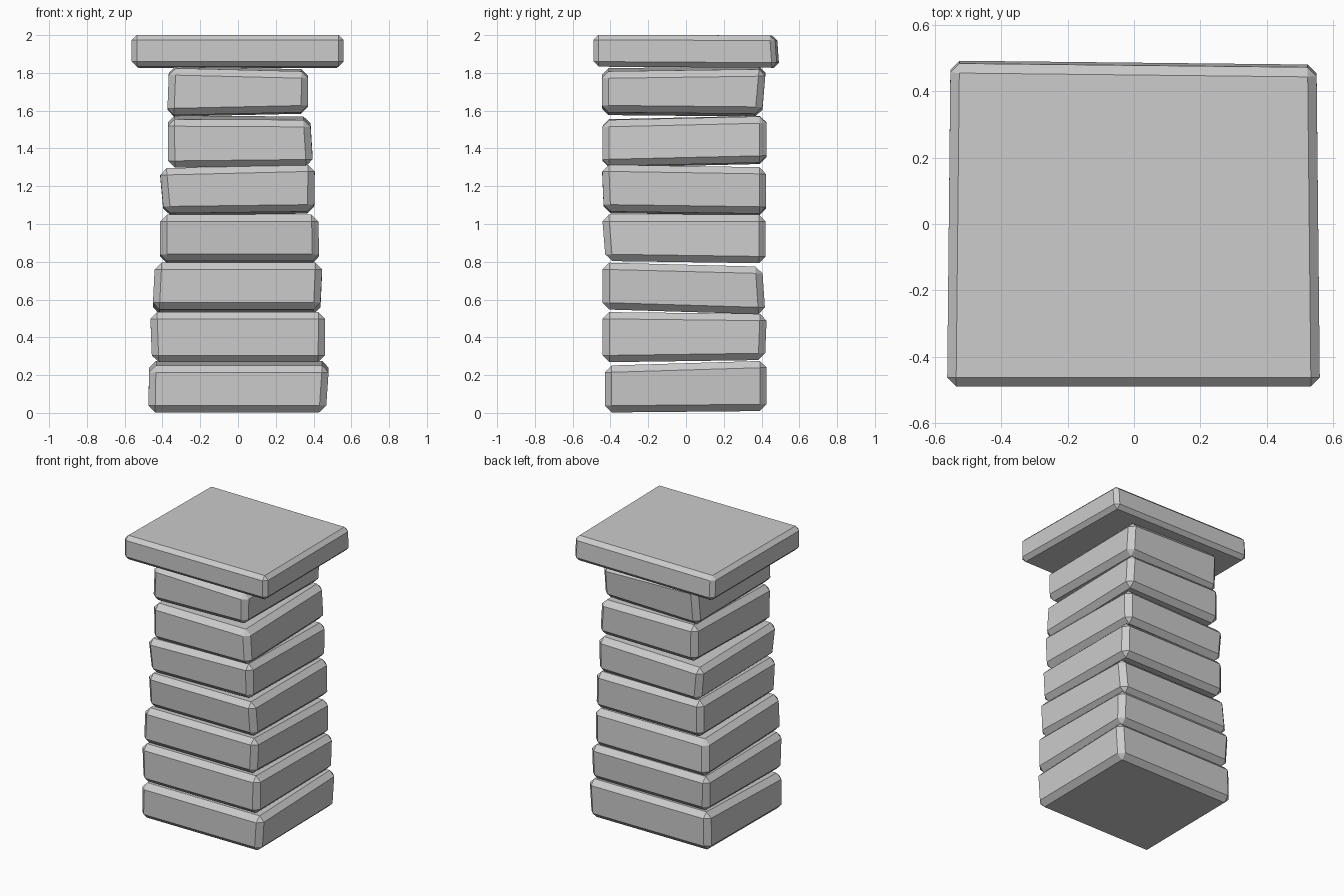
import bpy, bmesh

# Each stone: left x, right x, front y, back y as (bottom, top);
# z bottom and z top as (centre, tilt along x, tilt along y)
STONES = [
    ((-.475, -.47), (.465, .482), (-.43, -.43), (.427, .427), (.006, .000, .004), (.263, .000, .013)),
    ((-.455, -.465), (.46, .462), (-.442, -.442), (.418, .428), (.274, .000, .006), (.529, .000, -.005)),
    ((-.452, -.44), (.435, .447), (-.442, -.442), (.42, .403), (.535, .000, -.013), (.785, .000, -.011)),
    ((-.412, -.412), (.43, .425), (-.425, -.445), (.422, .422), (.798, .000, -.006), (1.049, .000, .000)),
    ((-.393, -.415), (.403, .407), (-.435, -.445), (.424, .424), (1.056, .005, -.006), (1.298, .010, -.007)),
    ((-.37, -.372), (.397, .382), (-.443, -.443), (.426, .426), (1.312, .004, .010), (1.562, -.002, .010)),
    ((-.375, -.365), (.370, .372), (-.446, -.446), (.402, .423), (1.580, .008, -.004), (1.822, -.009, .006)),
]
CAP = ((-.563, -.563), (.56, .56), (-.489, -.489), (.488, .476), (1.83, .0, -.003), (2.0, .0, -.002))


def stone(name, spec, bevel, back_pinch=0.0, back_skew=0.0):
    left, right, front, back, zb, zt = spec
    bm = bmesh.new()
    bmesh.ops.create_cube(bm, size=2)
    for v in bm.verts:
        sx, sy, t = round(v.co.x), round(v.co.y), int(v.co.z > 0)
        z, tx, ty = zt if t else zb
        v.co = ((right if sx > 0 else left)[t], (back if sy > 0 else front)[t], z + tx * sx + ty * sy)
        if sy > 0:
            v.co.x -= back_pinch * sx
            v.co.y -= back_skew * sx
    # chamfered edges
    bmesh.ops.bevel(bm, geom=bm.edges[:], offset=bevel, segments=1, affect='EDGES', profile=0.5)
    bmesh.ops.recalc_face_normals(bm, faces=bm.faces[:])
    mesh = bpy.data.meshes.new(name)
    bm.to_mesh(mesh)
    bm.free()
    obj = bpy.data.objects.new(name, mesh)
    bpy.context.collection.objects.link(obj)


# Stacked pillar stones, tapering upward
for i, spec in enumerate(STONES):
    stone(f"pillar_stone_{i + 1}", spec, 0.036)

# Wide cap slab
stone("cap_slab", CAP, 0.027, back_pinch=0.01, back_skew=-0.0 + 0.006)
